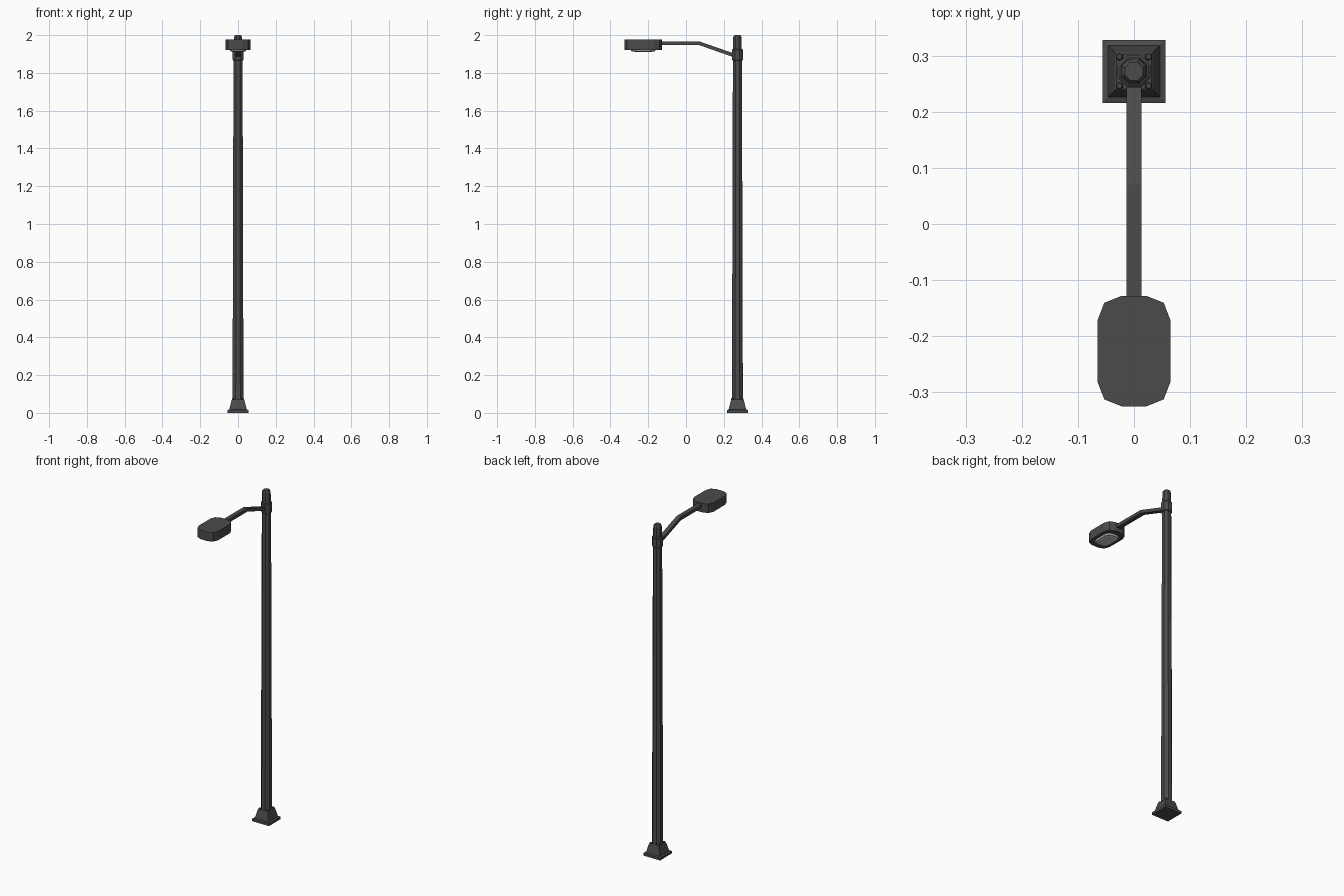
import bpy, bmesh, math
from mathutils import Vector

if "Cube" in bpy.data.objects:
    bpy.data.objects.remove(bpy.data.objects["Cube"])

def material(name, c):
    m = bpy.data.materials.new(name)
    m.diffuse_color = (c, c, c, 1)
    m.use_nodes = True
    m.node_tree.nodes["Principled BSDF"].inputs["Base Color"].default_value = m.diffuse_color
    return m

METAL = material("dark_grey_metal", 0.07)
LENS = material("pale_lens", 0.6)
PY = 0.272  # pole axis in y

def loft(name, rings, mat):
    """Skin a list of equal-length point rings and cap both ends."""
    bm = bmesh.new()
    vs = [[bm.verts.new(p) for p in r] for r in rings]
    n = len(vs[0])
    for a, b in zip(vs, vs[1:]):
        for i in range(n):
            j = (i + 1) % n
            bm.faces.new((a[i], a[j], b[j], b[i]))
    bm.faces.new(vs[0][::-1])
    bm.faces.new(vs[-1])
    bmesh.ops.recalc_face_normals(bm, faces=bm.faces)
    me = bpy.data.meshes.new(name)
    bm.to_mesh(me)
    bm.free()
    me.materials.append(mat)
    ob = bpy.data.objects.new(name, me)
    bpy.context.collection.objects.link(ob)
    return ob

def turned(name, sides, profile, x=0, y=PY):
    """Polygonal column, profile of (distance to flat, z)."""
    k = 1 / math.cos(math.pi / sides)
    rings = [[(x + r * k * math.cos((i + .5) * math.tau / sides),
               y + r * k * math.sin((i + .5) * math.tau / sides), z)
              for i in range(sides)] for r, z in profile]
    return loft(name, rings, METAL)

# square base: plate, step and tapered shoe
turned("base", 4, [(0.056, 0), (0.056, 0.015), (0.046, 0.018),
                   (0.034, 0.068), (0.031, 0.071)])
# bolts on the shoe
for i, (sx, sy) in enumerate([(1, 1), (1, -1), (-1, 1), (-1, -1)]):
    turned(f"base_bolt_{i}", 6, [(0.006, 0.06), (0.006, 0.075), (0.004, 0.078)],
           sx * 0.026, PY + sy * 0.026)

# pole, slightly tapered, with chamfered tip
turned("pole", 8, [(0.029, 0.06), (0.024, 1.88), (0.022, 1.99), (0.016, 2.0)])
# clamp collar
turned("collar", 8, [(0.025, 1.865), (0.029, 1.869), (0.029, 1.922), (0.025, 1.926)])

# bent arm, square section swept in the yz plane
path = [(0.25, 1.894), (0.07, 1.957), (-0.14, 1.957)]
w, t = 0.0135, 0.010
loft("arm", [[(-w, y, z - t), (w, y, z - t), (w, y, z + t), (-w, y, z + t)]
             for y, z in path], METAL)

# lamp head: chamfered rounded outline
quarter = [(0.065, 0.055), (0.053, 0.086), (0.022, 0.0985)]
outline = (quarter + [(-x, y) for x, y in quarter[::-1]]
           + [(-x, -y) for x, y in quarter] + [(x, -y) for x, y in quarter[::-1]])
HY = -0.2265

def ring(s, z, sy=None):
    return [(x * s, HY + y * (sy or s), z) for x, y in outline]

loft("lamp_head", [ring(1, 1.922), ring(1, 1.976)], METAL)
# lens under the head
loft("lens", [ring(0.42, 1.911), ring(0.62, 1.914), ring(0.7, 1.924)], LENS)
